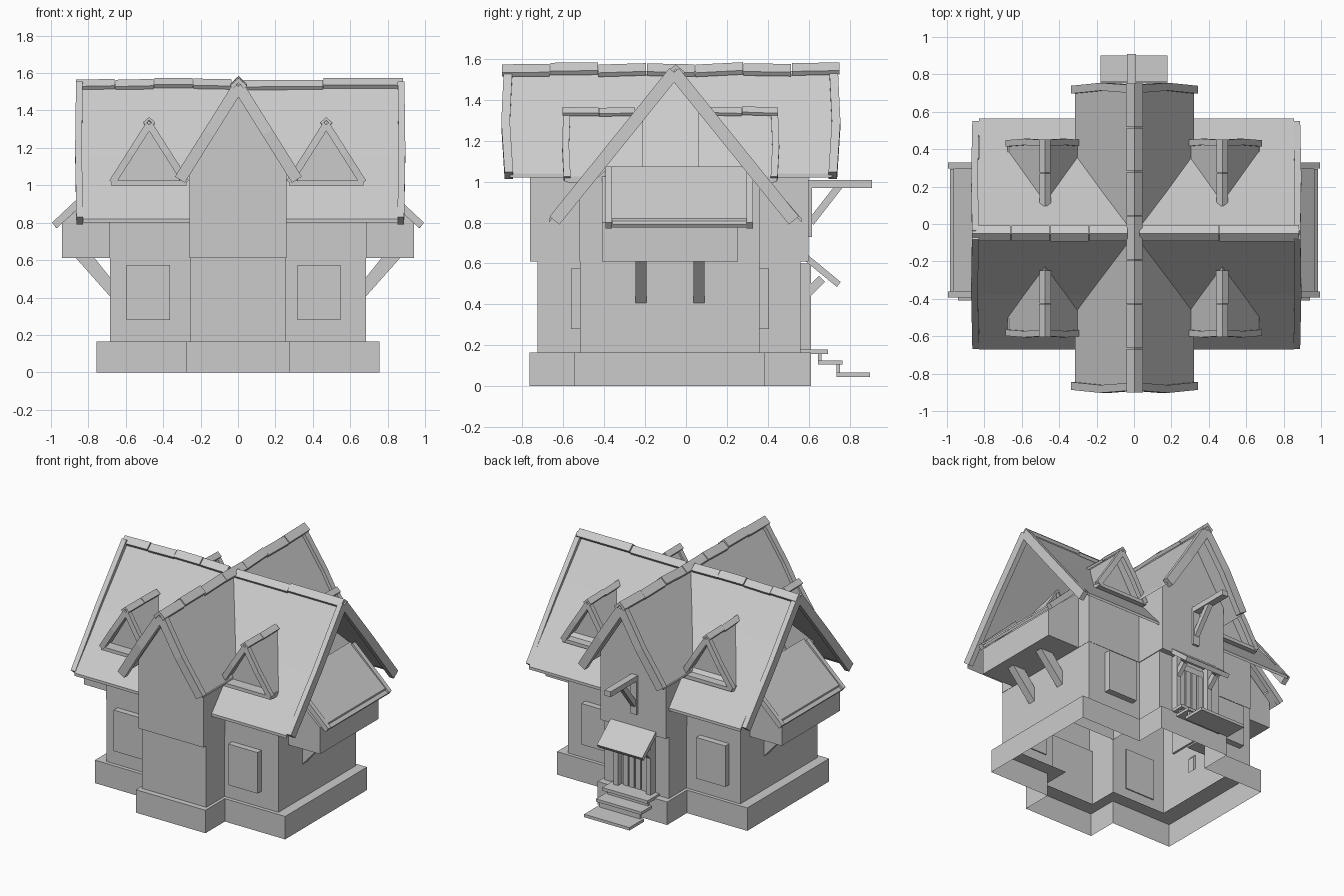
import bpy, bmesh, random
from mathutils import Vector

if "Cube" in bpy.data.objects:
    bpy.data.objects.remove(bpy.data.objects["Cube"])

random.seed(4)
mat = bpy.data.materials.new("plain_grey")
mat.diffuse_color = (0.6, 0.6, 0.6, 1)
mat.use_nodes = True
mat.node_tree.nodes["Principled BSDF"].inputs["Base Color"].default_value = mat.diffuse_color


def finish(name, bm):
    bmesh.ops.recalc_face_normals(bm, faces=bm.faces[:])
    me = bpy.data.meshes.new(name)
    bm.to_mesh(me)
    bm.free()
    me.materials.append(mat)
    ob = bpy.data.objects.new(name, me)
    bpy.context.collection.objects.link(ob)
    return ob


def loft(name, rings, caps=False):
    """Skin a list of equally long closed rings."""
    bm = bmesh.new()
    vs = [[bm.verts.new(p) for p in r] for r in rings]
    for a, b in zip(vs, vs[1:]):
        for i in range(len(a)):
            j = (i + 1) % len(a)
            bm.faces.new((a[i], a[j], b[j], b[i]))
    if caps:
        bm.faces.new(vs[0])
        bm.faces.new(vs[-1])
    return finish(name, bm)


def P(ax, u, w, z):
    """u runs along the ridge axis, w across it."""
    return (u, w, z) if ax == 'x' else (w, u, z)


def prism(name, ax, prof, u0, u1):
    return loft(name, [[P(ax, u, w, z) for w, z in prof] for u in (u0, u1)], True)


def box(name, x0, x1, y0, y1, z0, z1):
    return prism(name, 'x', [(y0, z0), (y1, z0), (y1, z1), (y0, z1)], x0, x1)


def beam(name, pts, side, up):
    """Rectangular bar along a path with fixed side and up extents."""
    s, u = Vector(side) / 2, Vector(up) / 2
    return loft(name, [[Vector(p) + d for d in (s + u, s - u, -s - u, u - s)] for p in pts], True)


def roof(name, ax, c, u0, u1, zr, half, ze, t):
    prism(name, ax, [(c, zr), (c + half, ze), (c + half, ze - t), (c, zr - t),
                     (c - half, ze - t), (c - half, ze)], u0, u1)


def gable_boards(name, ax, c, u, out, zr, half, ze, thick, depth):
    """Pair of slightly bowed bargeboards at one gable end."""
    for s in (-1, 1):
        d = Vector((half, ze - zr)).normalized()
        pts = [P(ax, u + out * (0, .012, -.004)[k], c + s * half * k / 2, zr + (ze - zr) * k / 2)
               for k in range(3)]
        beam(name, pts, P(ax, thick, 0, 0), P(ax, 0, -s * d.y * depth, d.x * depth))


def ridge_caps(name, ax, c, u0, u1, z, width, h, n):
    """Row of uneven peaked ridge pieces with top height z."""
    for i in range(n):
        a, b = u0 + (u1 - u0) * i / n, u0 + (u1 - u0) * (i + 1) / n - .004
        w = width / 2 * random.uniform(.94, 1.06)
        rings = []
        for u in (a, b):
            zt = z + random.uniform(-.007, .007)
            rings.append([P(ax, u, c + k * w, zt - d * h) for k, d in
                          ((0, 0), (1, .8), (.7, 1.2), (0, .5), (-.7, 1.2), (-1, .8))])
        loft(name, rings, True)


def cross(xm, ya, yb, xw, yc, yd, z):
    """Cross-shaped floor outline: main block plus front and back wings."""
    return [(x, y, z) for x, y in (
        (-xw, yc), (xw, yc), (xw, ya), (xm, ya), (xm, yb), (xw, yb),
        (xw, yd), (-xw, yd), (-xw, yb), (-xm, yb), (-xm, ya), (-xw, ya))]


# plinth and ground floor walls, open underneath
outer = (.757, -.545, .385, .277, -.765, .61)
inner = (.685, -.518, .36, .255, -.725, .56)
upper = (.687, -.52, .362, .26, -.762, .6)
ledge = (.63, -.45, .30, .2, -.66, .5)
loft("plinth", [cross(*outer, 0), cross(*outer, .165), cross(*ledge, .165)])
loft("lower_walls", [cross(*inner, .165), cross(*inner, .61), cross(*upper, .61)])


# upper floor walls, only the upright faces are kept
def upper_walls(name, ax, prof, u0, u1):
    ob = prism(name, ax, prof, u0, u1)
    bm = bmesh.new()
    bm.from_mesh(ob.data)
    bmesh.ops.delete(bm, geom=[f for f in bm.faces if abs(f.normal.z) > .1], context='FACES')
    bm.to_mesh(ob.data)
    bm.free()


upper_walls("main_upper_walls", 'x', [(-.52, .61), (.362, .61), (.362, 1.0), (.28, 1.06), (-.39, 1.06), (-.52, .94)], -.687, .687)
upper_walls("wing_upper_walls", 'y', [(-.26, .61), (.26, .61), (.26, 1.1), (0, 1.51), (-.26, 1.1)], -.762, .6)

# main roof
roof("main_roof", 'x', -.055, -.84, .865, 1.54, .58, .85, .02)
roof("main_roof_deck", 'x', -.053, -.83, .855, 1.528, .618, .82, .02)
for u, o in ((-.848, -1), (.872, 1)):
    gable_boards("main_bargeboard", 'x', -.058, u, o * .4, 1.535, .585, .81, .036, .062)
ridge_caps("main_ridge_cap", 'x', -.05, -.865, -.03, 1.57, .085, .045, 4)
ridge_caps("main_ridge_cap", 'x', -.05, .03, .885, 1.568, .085, .045, 2)

# cross wing roof
roof("wing_roof", 'y', .002, -.86, .715, 1.54, .318, 1.04, .02)
for u, o in ((-.87, -1), (.722, 1)):
    gable_boards("wing_bargeboard", 'y', .002, u, o, 1.53, .313, 1.03, .042, .062)
ridge_caps("wing_ridge_cap", 'y', .003, -.9, .755, 1.578, .085, .05, 7)

# four dormers
for x in (-.475, .472):
    for s in (-1, 1):
        m = lambda d: -.075 + s * d
        roof("dormer_roof", 'y', x, m(.135), m(.505), 1.335, .2, 1.015, .02)
        prism("dormer_wall", 'y', [(x - .19, 1), (x + .19, 1), (x, 1.315)], m(.40), m(.44))
        gable_boards("dormer_bargeboard", 'y', x, m(.508), s * .5, 1.325, .197, 1.015, .034, .038)
        box("dormer_sill", x - .2, x + .2, *sorted((m(.43), m(.52))), 1.0, 1.025)
        a, b = sorted((m(.17), m(.53)))
        ridge_caps("dormer_ridge_cap", 'y', x, a, b, 1.365, .062, .035, 2)

# side bays with lean-to roofs and brackets
for s in (-1, 1):
    sx = lambda pr: [(s * x, z) for x, z in pr]
    prism("bay_wall", 'y', sx([(.67, .61), (.94, .61), (.94, .80), (.67, 1.04)]), -.41, .254)
    prism("bay_roof", 'y', sx([(.68, 1.075), (.965, .82), (.965, .80), (.68, 1.055)]), -.37, .305)
    prism("bay_roof_edge", 'y', sx([(.9, .867), (.985, .79), (.975, .775), (.9, .845)]), -.36, .295)
    for y in (-.378, .312):
        beam("bay_bargeboard", [(s * .69, y, 1.06), (s * .982, y, .785)], (0, .032, 0), (s * .025, 0, .03))
    for y in (-.22, .063):
        prism("bay_bracket", 'y', sx([(.67, .49), (.77, .615), (.87, .615), (.67, .39)]), y - .027, y + .027)

# windows front and back
for x in (-.48, .433):
    for y0, y1 in ((-.562, -.51), (.35, .405)):
        box("window_frame", x - .116, x + .116, y0, y1, .28, .575)

# back door with planks, frame and small hood
box("door", -.13, .13, .55, .57, .165, .58)
for x in (-.075, -.025, .025, .075):
    box("door_plank", x - .02, x + .02, .565, .582, .18, .53)
for x in (-.13, .13):
    box("door_post", x - .018, x + .018, .555, .612, .18, .6)
    beam("hood_brace", [(x, .56, .42), (x, .665, .525)], (.03, 0, 0), (0, -.03, .03))
prism("door_hood", 'x', [(.555, .675), (.756, .51), (.738, .485), (.555, .635)], -.18, .18)

# back steps
box("step_top", -.18, .18, .55, .695, .158, .18)
box("step_middle", -.18, .18, .645, .765, .105, .125)
box("step_bottom", -.18, .18, .735, .9, .045, .066)
box("step_riser_upper", -.16, .16, .645, .662, .12, .162)
box("step_riser_lower", -.16, .16, .735, .752, .062, .108)

# projecting beam with brace above the door
box("hoist_post", -.038, .012, .595, .617, .73, 1.0)
box("hoist_beam", -.038, .012, .595, .91, .97, 1.008)
beam("hoist_brace", [(-.013, .61, .80), (-.013, .75, .98)], (.035, 0, 0), (0, -.028, .022))
